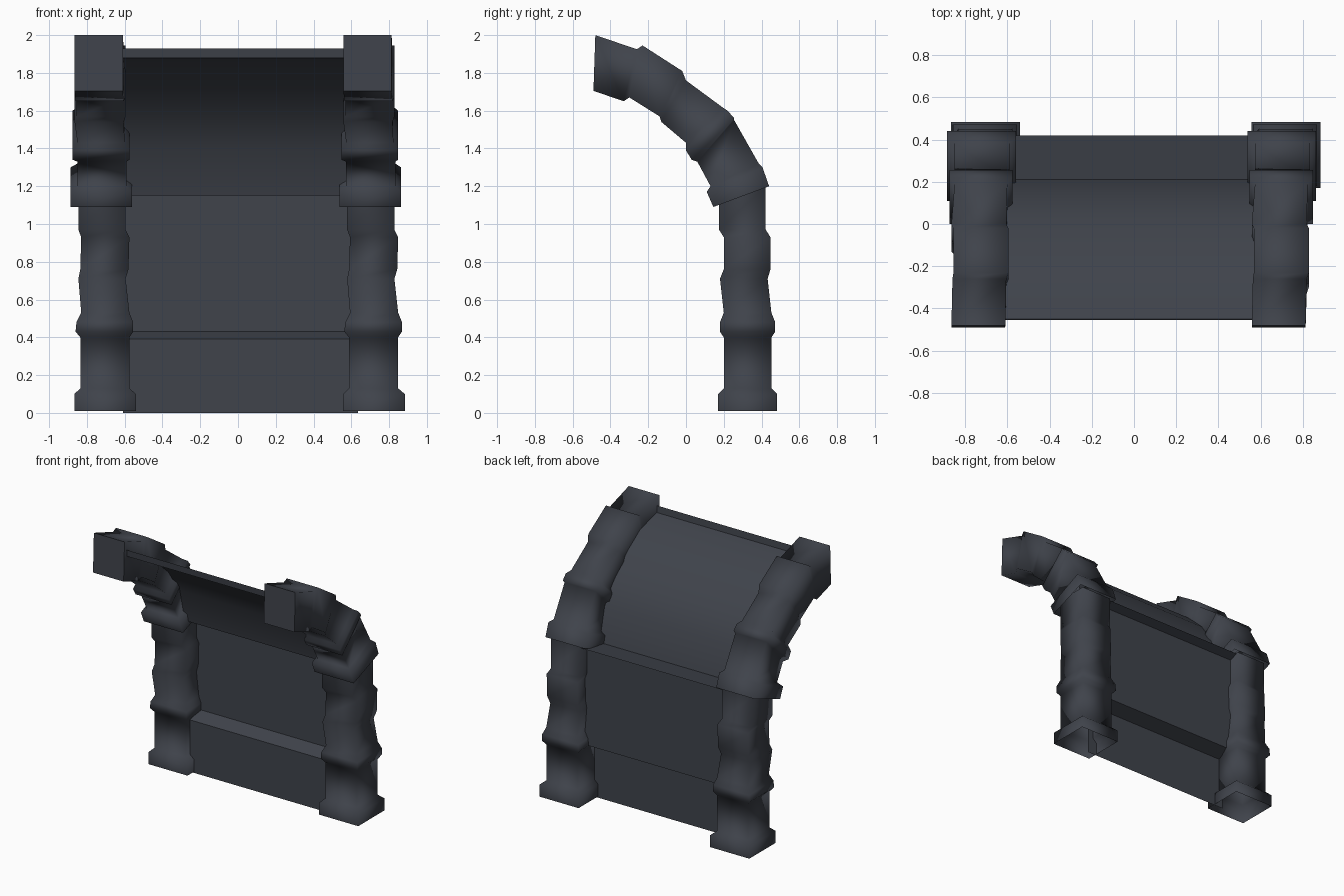
import bpy, bmesh, math

if "Cube" in bpy.data.objects:
    bpy.data.objects.remove(bpy.data.objects["Cube"])

slate = bpy.data.materials.new("dark_slate")
slate.diffuse_color = (0.050, 0.056, 0.070, 1)
slate.use_nodes = True
slate.node_tree.nodes["Principled BSDF"].inputs["Base Color"].default_value = slate.diffuse_color

SHIFT = 1.423  # distance between the two posts


def finish(name, bm, angle):
    bmesh.ops.recalc_face_normals(bm, faces=bm.faces)
    me = bpy.data.meshes.new(name)
    bm.to_mesh(me)
    bm.free()
    ob = bpy.data.objects.new(name, me)
    bpy.context.collection.objects.link(ob)
    me.materials.append(slate)
    bpy.ops.object.select_all(action='DESELECT')
    ob.select_set(True)
    bpy.context.view_layer.objects.active = ob
    bpy.ops.object.shade_smooth_by_angle(angle=math.radians(angle))
    return ob


def loft(name, sections, dx, cap_end):
    """Skin four-sided sections: (inner y, z, outer y, z, x0, x1)."""
    bm = bmesh.new()
    rings = []
    for ya, za, yb, zb, x0, x1 in sections:
        rings.append([bm.verts.new((x + dx, y, z)) for x, y, z in
                      ((x0, ya, za), (x1, ya, za), (x1, yb, zb), (x0, yb, zb))])
    for a, b in zip(rings, rings[1:]):
        for i in range(4):
            j = (i + 1) % 4
            bm.faces.new((a[i], a[j], b[j], b[i]))
    if cap_end:  # separate corners keep the end face crisp
        bm.faces.new([bm.verts.new(v.co) for v in rings[-1]])
    return finish(name, bm, 110)


# lower post: z, y0, y1, x0, x1
lower = [
    (0.01, .17, .483, -.866, -.54),
    (0.10, .17, .483, -.866, -.54),
    (0.13, .20, .452, -.835, -.575),
    (0.40, .20, .452, -.835, -.575),
    (0.43, .18, .472, -.86, -.555),
    (0.48, .18, .472, -.855, -.555),
    (0.53, .20, .452, -.83, -.575),
    (0.71, .18, .432, -.845, -.595),
    (0.76, .20, .447, -.835, -.58),
    (0.93, .20, .447, -.83, -.575),
    (0.97, .175, .422, -.845, -.595),
    (1.20, .175, .422, -.845, -.595),
]
lower = [(y0, z, y1, z, x0, x1) for z, y0, y1, x0, x1 in lower]

# upper curved post
upper = [
    (.145, 1.09, .44, 1.20, -.886, -.56),
    (.11, 1.17, .405, 1.30, -.886, -.56),
    (.13, 1.20, .385, 1.32, -.85, -.59),
    (.06, 1.33, .255, 1.55, -.85, -.59),
    (.03, 1.34, .255, 1.56, -.875, -.575),
    (.00, 1.39, .22, 1.60, -.875, -.575),
    (.00, 1.43, .19, 1.62, -.85, -.60),
    (-.13, 1.54, .00, 1.76, -.865, -.605),
    (-.14, 1.57, -.02, 1.81, -.855, -.595),
    (-.30, 1.67, -.23, 1.945, -.855, -.595),
    (-.33, 1.65, -.26, 1.925, -.86, -.605),
    (-.49, 1.705, -.48, 2.0, -.865, -.61),
]

for side, dx in (("left", 0), ("right", SHIFT)):
    loft(side + "_lower_post", lower, dx, False)
    loft(side + "_upper_post", upper, dx, True)

# wall sheet with two ledges, a curved upper part and a front lip
profile = [(.25, 0), (.25, .39), (.355, .43), (.355, 1.16), (.42, 1.185), (.21, 1.15),
           (.15, 1.40), (.03, 1.58), (-.12, 1.72), (-.28, 1.83), (-.45, 1.88), (-.455, 1.93)]
bm = bmesh.new()
rows = [(bm.verts.new((-.61, y, z)), bm.verts.new((.635, y, z))) for y, z in profile]
for a, b in zip(rows, rows[1:]):
    bm.faces.new((a[0], a[1], b[1], b[0]))
finish("wall_panel", bm, 35)
